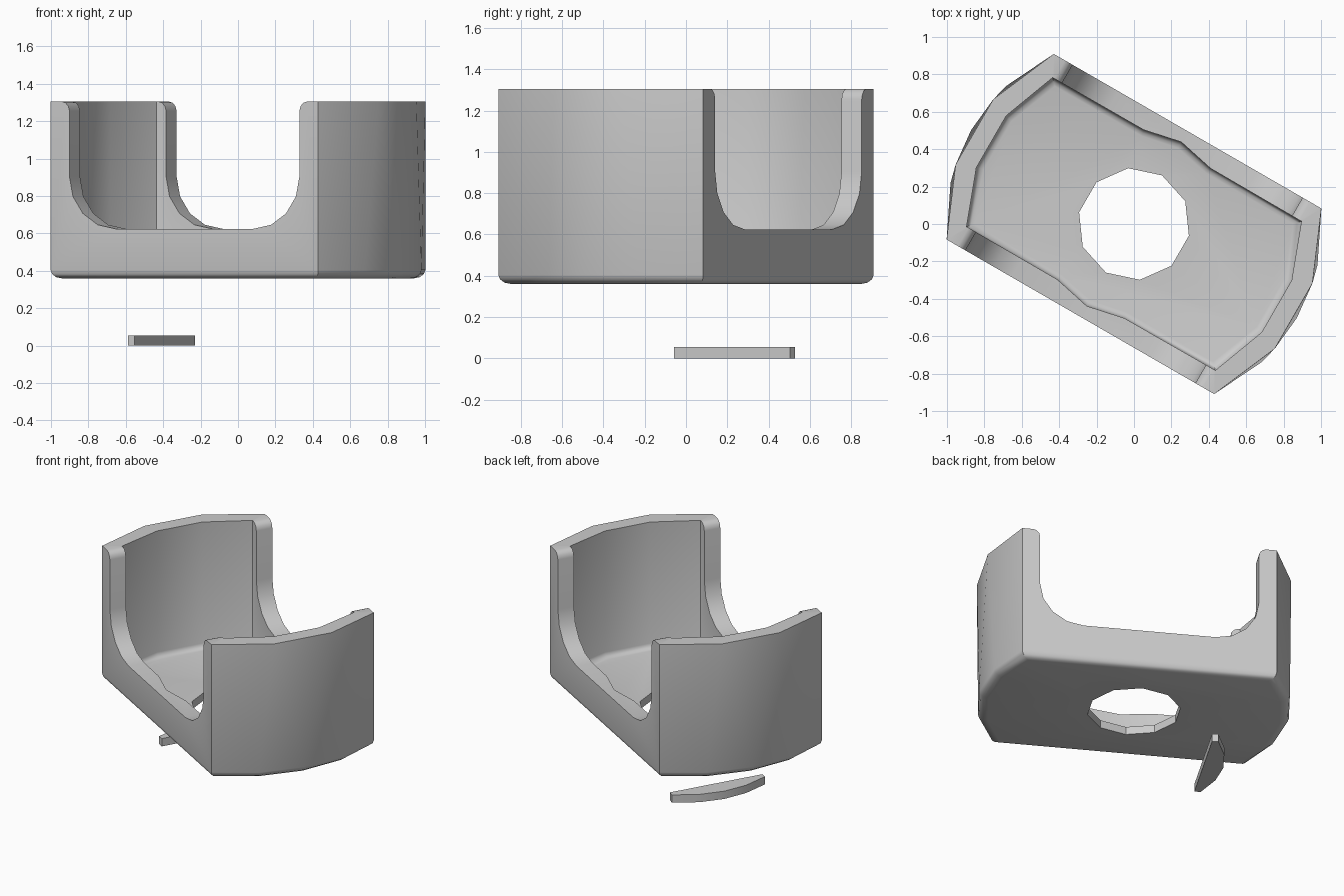
import bpy, bmesh
from math import sin, cos, pi, radians, atan2, hypot
from mathutils import Matrix

old = bpy.data.objects.get("Cube")
if old:
    bpy.data.objects.remove(old)

TURN = Matrix.Rotation(radians(-30), 4, 'Z')   # the holder sits turned on the ground
BASE, TOP, FLOOR = 0.36, 1.305, 0.415

grey = bpy.data.materials.new("plain grey")
grey.use_nodes = True
grey.diffuse_color = (0.6, 0.6, 0.6, 1)
grey.node_tree.nodes["Principled BSDF"].inputs["Base Color"].default_value = (0.6, 0.6, 0.6, 1)


def finish(name, bm):
    bmesh.ops.recalc_face_normals(bm, faces=bm.faces[:])
    bm.transform(TURN)
    mesh = bpy.data.meshes.new(name)
    bm.to_mesh(mesh)
    bm.free()
    mesh.materials.append(grey)
    obj = bpy.data.objects.new(name, mesh)
    bpy.context.collection.objects.link(obj)
    return obj


def loft(name, rings):
    """Closed solid through rings of matching points."""
    bm = bmesh.new()
    loops = [[bm.verts.new(p) for p in ring] for ring in rings]
    n = len(loops[0])
    for a, b in zip(loops, loops[1:]):
        for i in range(n):
            j = (i + 1) % n
            bm.faces.new((a[i], a[j], b[j], b[i]))
    bm.faces.new(loops[0][::-1])
    bm.faces.new(loops[-1])
    return finish(name, bm)


def end_arcs(half_len, half_wid, steps, bulge=()):
    """Outline with two round ends; bulge points are put on each long side."""
    r, a = hypot(half_len, half_wid), atan2(half_wid, half_len)
    half = [(r * cos(t), r * sin(t)) for t in
            (-a + 2 * a * i / steps for i in range(steps + 1))]
    half += list(bulge)
    return half + [(-x, -y) for x, y in half]


def at(ring, z, sx=1, sy=1):
    return [(x * sx, y * sy, z) for x, y in ring]


def cut(target, cutter):
    mod = target.modifiers.new("cut", 'BOOLEAN')
    mod.operation, mod.solver, mod.object = 'DIFFERENCE', 'EXACT', cutter
    bpy.context.view_layer.objects.active = target
    bpy.ops.object.modifier_apply(modifier=mod.name)
    bpy.data.objects.remove(cutter)


def smooth(obj, angle):
    bpy.ops.object.select_all(action='DESELECT')
    obj.select_set(True)
    bpy.context.view_layer.objects.active = obj
    bpy.ops.object.shade_smooth_by_angle(angle=radians(angle))


# Outer shell: rounded lower rim, coarser arc along the top
bm = bmesh.new()
RIM = 0.045
for i in range(4):
    t = i * pi / 6
    inset = RIM * (1 - sin(t))
    for p in at(end_arcs(0.826 - inset, 0.573 - inset, 4), BASE + RIM * (1 - cos(t))):
        bm.verts.new(p)
for p in at(end_arcs(0.826, 0.573, 3), TOP):
    bm.verts.new(p)
bmesh.ops.convex_hull(bm, input=bm.verts[:])
bmesh.ops.dissolve_limit(bm, angle_limit=0.01, verts=bm.verts[:], edges=bm.edges[:])
holder = finish("holder_body", bm)

# Inner pocket with a filleted floor and a shallow bulge on each long side
pocket = end_arcs(0.768, 0.46, 3, [(0.206, 0.462), (0, 0.506), (-0.206, 0.462)])
FILLET = 0.035
rings = []
for i in range(4):
    t = i * pi / 6
    inset = FILLET * (1 - sin(t))
    rings.append(at(pocket, FLOOR + FILLET * (1 - cos(t)), 1 - inset / 0.8, 1 - inset / 0.48))
rings.append(at(pocket, TOP + 0.2))
cut(holder, loft("pocket_cutter", rings))

# Rounded scoop through both long walls
side = []
for i in range(5):
    t = i * pi / 8
    side.append((0.427 + 0.283 * sin(t), 0.905 - 0.28 * cos(t)))
for i in range(4):
    t = i * pi / 6
    side.append((0.76 - 0.05 * cos(t), 1.255 + 0.051 * sin(t)))
side.append((0.76, TOP + 0.2))
scoop = side + [(-x, z) for x, z in reversed(side)]
cut(holder, loft("scoop_cutter", [[(x, y, z) for x, z in scoop] for y in (-1, 1)]))

# Ten-sided hole in the floor
hole = [(0.3 * cos(t), 0.3 * sin(t)) for t in (pi / 2 + i * pi / 5 for i in range(10))]
cut(holder, loft("hole_cutter", [at(hole, 0.2), at(hole, 0.55)]))
smooth(holder, 35)

# Loose sliver lying below: straight inner side, bowed outer side, blunt ends
sliver = [(-0.45, -0.328), (-0.45, 0.322)]
sliver += [(-0.49 - 0.09 * (1 - k * k), 0.328 * k) for k in (1, 0.5, 0, -0.5, -1)]
smooth(loft("loose_sliver", [at(sliver, 0), at(sliver, 0.055)]), 30)
